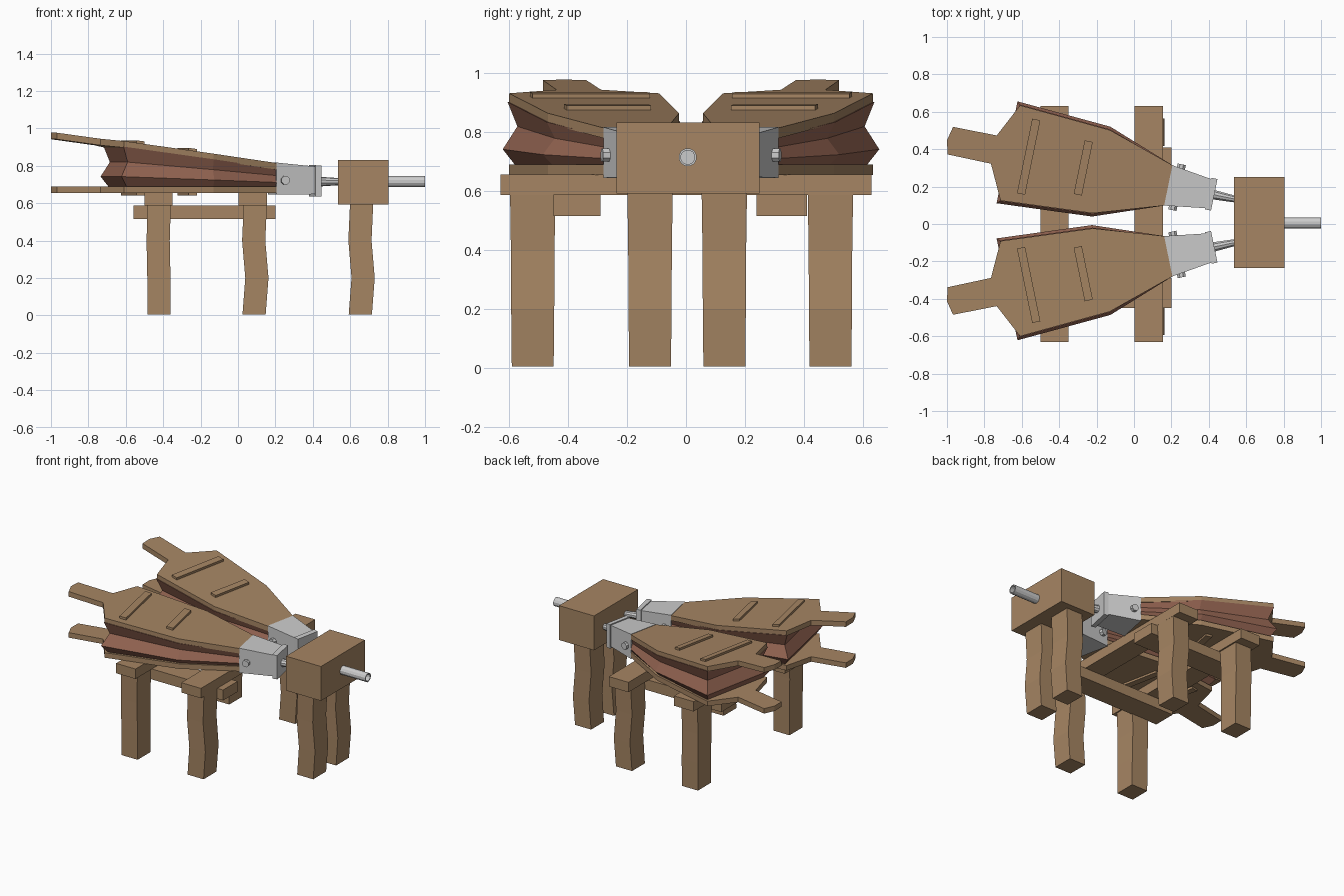
import bpy, bmesh
from math import sin, cos, pi, radians

if "Cube" in bpy.data.objects:
    bpy.data.objects.remove(bpy.data.objects["Cube"])


def material(name, rgb):
    m = bpy.data.materials.new(name)
    m.diffuse_color = (*rgb, 1)
    m.use_nodes = True
    m.node_tree.nodes["Principled BSDF"].inputs["Base Color"].default_value = m.diffuse_color
    return m


WOOD = material("wood", (0.38, 0.235, 0.125))
LEATHER = material("leather", (0.30, 0.13, 0.085))


def loft(name, rings, mat=None, loc=(0, 0, 0), rot=0.0):
    """Skin a stack of equal-length closed rings and cap both ends."""
    bm = bmesh.new()
    loops = [[bm.verts.new(p) for p in ring] for ring in rings]
    n = len(loops[0])
    for a, b in zip(loops, loops[1:]):
        for i in range(n):
            j = (i + 1) % n
            bm.faces.new((a[i], a[j], b[j], b[i]))
    bm.faces.new(loops[0][::-1])
    bm.faces.new(loops[-1])
    bmesh.ops.recalc_face_normals(bm, faces=bm.faces)
    me = bpy.data.meshes.new(name)
    bm.to_mesh(me)
    bm.free()
    ob = bpy.data.objects.new(name, me)
    bpy.context.collection.objects.link(ob)
    ob.location = loc
    ob.rotation_euler[2] = rot
    if mat:
        me.materials.append(mat)
    return ob


def rect_z(x0, x1, y0, y1, z):
    return [(x0, y0, z), (x1, y0, z), (x1, y1, z), (x0, y1, z)]


def rect_x(x, hw, z0, z1):
    return [(x, -hw, z0), (x, hw, z0), (x, hw, z1), (x, -hw, z1)]


def box(name, x0, x1, y0, y1, z0, z1, mat=None):
    return loft(name, [rect_z(x0, x1, y0, y1, z0), rect_z(x0, x1, y0, y1, z1)], mat)


def circle(axis, pos, r, n, z):
    pts = []
    for i in range(n):
        t = 2 * pi * (i + 0.5) / n
        a, b = r * cos(t), r * sin(t)
        pts.append((pos, a, z + b) if axis == "x" else (BOLT_U + a, pos, z + b))
    return pts


BOLT_U = 0.235
AXIS_Z = 0.715


def lid_z(u):
    # Top face of the tilted upper board
    return 0.84 - 0.136 * u


# Board outline: one half from handle to neck, mirrored across the axis
HALF = [(-1.003, 0.075), (-0.765, 0.077), (-0.675, 0.26), (-0.179, 0.227), (0.2, 0.106)]
OUTLINE = [(-1.02, 0)] + HALF + [(u, -v) for u, v in reversed(HALF)]


def pleat(f, off):
    # Ring of leather at height fraction f, pushed out by off
    half = [(-0.675 - off, 0.26 + off), (-0.179, 0.227 + off), (0.2, 0.1 + off * 0.3)]
    pts = half + [(u, -v) for u, v in reversed(half)]
    return [(u, v, 0.685 + f * (lid_z(u) - 0.03 - 0.685)) for u, v in pts]


def bellows(tag, y, rot):
    def part(name, rings, mat=None):
        return loft(f"{tag}_{name}", rings, mat, (0, y, 0), rot)

    part("lower_board", [[(u, v, z) for u, v in OUTLINE] for z in (0.655, 0.69)], WOOD)
    part("upper_board", [[(u, v, lid_z(u) - d) for u, v in OUTLINE] for d in (0.035, 0)], WOOD)
    part("leather_folds", [pleat(0, -0.02), pleat(0.26, 0.018), pleat(0.63, -0.024),
                           pleat(1, 0.004)], LEATHER)
    # Battens across both boards
    for i, (u, h) in enumerate(((-0.575, 0.203), (-0.277, 0.146))):
        foot = [(u - 0.022, -h), (u + 0.022, -h), (u + 0.022, h), (u - 0.022, h)]
        part(f"upper_batten_{i}", [[(a, b, lid_z(a) + d) for a, b in foot] for d in (-0.004, 0.015)], WOOD)
        part(f"lower_batten_{i}", [[(a, b, z) for a, b in foot] for z in (0.641, 0.66)], WOOD)
    # Metal head, flange, through bolt and nozzle
    part("metal_head", [rect_x(0.187, 0.11, 0.645, 0.817), rect_x(0.415, 0.078, 0.648, 0.795)])
    part("flange", [rect_x(0.405, 0.086, 0.635, 0.803), rect_x(0.438, 0.086, 0.635, 0.8)])
    part("bolt", [circle("y", v, 0.024, 8, 0.722) for v in (-0.125, 0.125)])
    part("nozzle", [circle("x", 0.43, 0.027, 10, AXIS_Z), circle("x", 0.58, 0.017, 10, AXIS_Z)])


bellows("back_bellows", 0.244, radians(-11.6))
bellows("front_bellows", -0.210, radians(11.6))

# Air chest with open outlet pipe
box("air_chest", 0.535, 0.805, -0.235, 0.25, 0.592, 0.832, WOOD)
loft("outlet_pipe", [circle("x", x, r, 12, AXIS_Z) for x, r in
                     ((0.79, 0.031), (1.0, 0.031), (1.0, 0.024), (0.88, 0.024))], None, (0, 0.006, 0))

# Cross beams and long rails of the stand
for name, x0, x1 in (("left_beam", -0.5, -0.35), ("right_beam", 0.003, 0.155)):
    box(name, x0, x1, -0.63, 0.63, 0.587, 0.656, WOOD)
box("front_rail", -0.56, 0.2, -0.45, -0.29, 0.515, 0.588, WOOD)
box("back_rail", -0.56, 0.2, 0.24, 0.41, 0.515, 0.588, WOOD)


def leg(name, x, y, wob):
    # Rough-hewn post with a slight wobble at four heights
    rings = []
    for z, w, hy in zip((0.005, 0.2, 0.4, 0.6), wob, (0.071, 0.073, 0.074, 0.077)):
        rings.append(rect_z(x + w - 0.062, x + w + 0.062, y - hy, y + hy, z))
    loft(name, rings, WOOD)


BENT = (-0.004, 0.011, -0.006, 0.003)
STRAIGHT = (0, 0, -0.004, 0.002)
for side, y in (("front", -0.52), ("back", 0.49)):
    leg(f"{side}_left_leg", -0.423, y, STRAIGHT)
    leg(f"{side}_right_leg", 0.09, y, BENT)
for side, y in (("front", -0.122), ("back", 0.13)):
    leg(f"{side}_chest_leg", 0.658, y, BENT)
